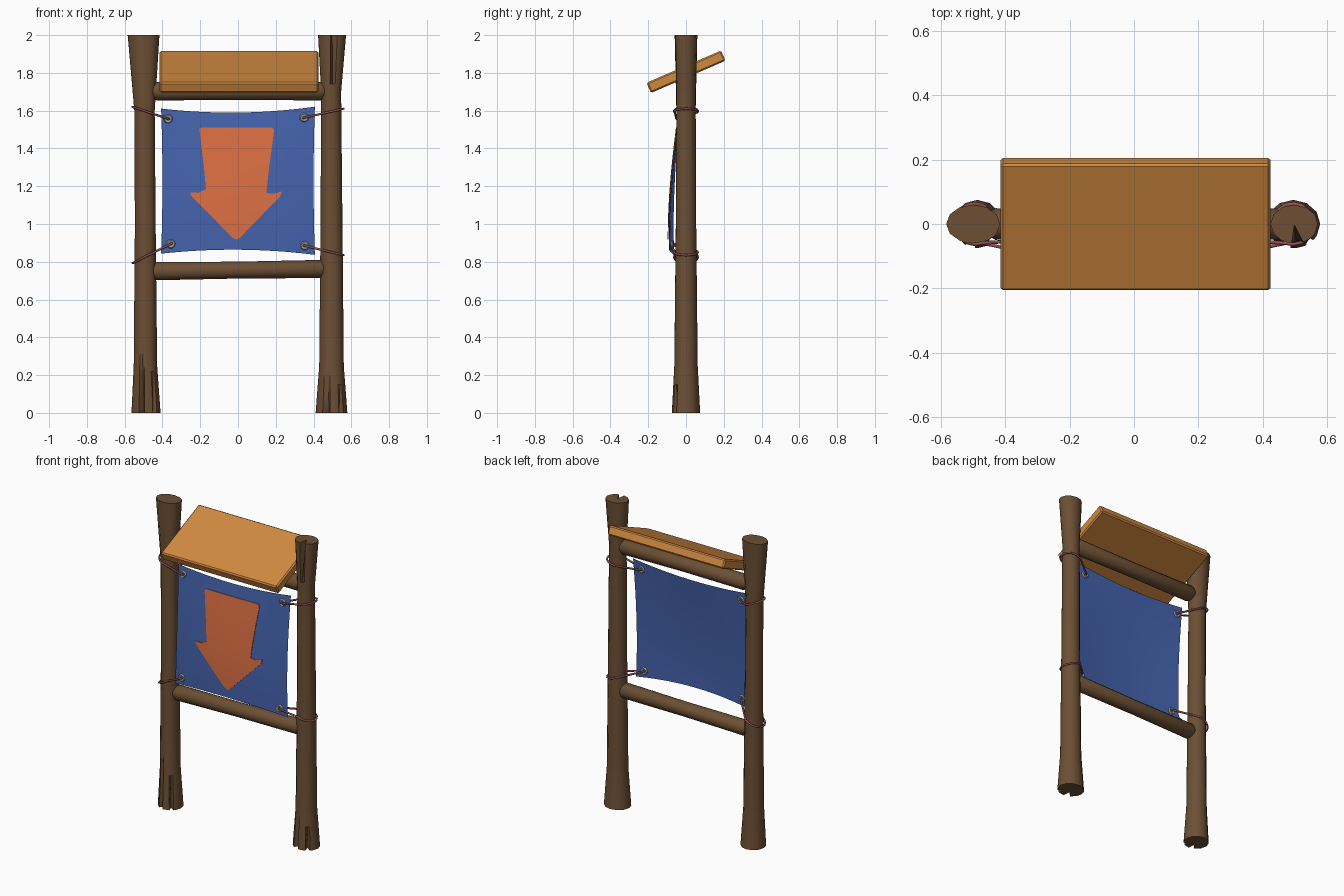
import bpy, bmesh, math
from mathutils import Vector

if "Cube" in bpy.data.objects:
    bpy.data.objects.remove(bpy.data.objects["Cube"])


def material(name, rgb):
    m = bpy.data.materials.new(name)
    lin = [((c / 255 + 0.055) / 1.055) ** 2.4 for c in rgb]
    m.diffuse_color = (*lin, 1)
    m.use_nodes = True
    m.node_tree.nodes["Principled BSDF"].inputs["Base Color"].default_value = m.diffuse_color
    return m


LOG = material("dark log wood", (108, 79, 52))
PLANK = material("orange plank wood", (208, 138, 64))
BLUE = material("blue cloth", (68, 98, 172))
ORANGE = material("orange paint", (218, 110, 66))
ROPE = material("dusky red rope", (150, 84, 88))
METAL = material("grey metal", (160, 160, 162))


def finish(name, bm, mat, smooth=None):
    bmesh.ops.recalc_face_normals(bm, faces=bm.faces)
    me = bpy.data.meshes.new(name)
    bm.to_mesh(me)
    bm.free()
    ob = bpy.data.objects.new(name, me)
    bpy.context.collection.objects.link(ob)
    me.materials.append(mat)
    bpy.ops.object.select_all(action='DESELECT')
    ob.select_set(True)
    bpy.context.view_layer.objects.active = ob
    if smooth:
        bpy.ops.object.shade_smooth_by_angle(angle=math.radians(smooth))
    return ob


def loft(bm, rings):
    """Skin closed rings of points and cap both ends."""
    vs = [[bm.verts.new(p) for p in r] for r in rings]
    n = len(vs[0])
    for a, b in zip(vs, vs[1:]):
        for i in range(n):
            bm.faces.new((a[i], a[(i + 1) % n], b[(i + 1) % n], b[i]))
    bm.faces.new(vs[0][::-1])
    bm.faces.new(vs[-1])


def lerp_profile(profile, z):
    for a, b in zip(profile, profile[1:]):
        if z <= b[0]:
            t = (z - a[0]) / (b[0] - a[0])
            return [p + (q - p) * t for p, q in zip(a, b)]


# Log posts: flared ends, with wedge cracks (angle, half width, end z, tip z, depth)
def post(name, profile, cracks):
    angles = [(a, None) for a in range(0, 360, 30)
              if all(abs(a - c[0]) > c[1] + 3 for c in cracks)]
    for c in cracks:
        angles += [(c[0] - c[1], None), (c[0], c), (c[0] + c[1], None)]
    angles.sort(key=lambda a: a[0])
    heights = sorted({p[0] for p in profile} | {c[3] for c in cracks})
    rings = []
    for z in heights:
        _, cx, rx, ry = lerp_profile(profile, z)
        ring = []
        for a, c in angles:
            k = 1
            if c:
                t = (z - c[3]) / (c[2] - c[3])
                k = 1 - c[4] * max(0, t)
            r = math.radians(a)
            ring.append((cx + rx * k * math.cos(r), ry * k * math.sin(r), z))
        rings.append(ring)
    bm = bmesh.new()
    loft(bm, rings)
    finish(name, bm, LOG, 40)


# profile rows: z, centre x, x radius, y radius
post("left_post",
     [(0, -.487, .077, .075), (.25, -.49, .062, .062), (1, -.491, .055, .054),
      (1.6, -.495, .054, .051), (2, -.5, .084, .06)],
     [(253, 12, 0, .38, .6), (308, 10, 0, .22, .5)])
post("right_post",
     [(0, .495, .084, .075), (.25, .495, .065, .062), (1, .495, .058, .054),
      (1.7, .493, .053, .051), (2, .498, .074, .06)],
     [(250, 14, 0, .24, .6), (290, 10, 0, .15, .5), (270, 20, 2, 1.74, 1.0)]
     [:1] + [(308, 10, 0, .15, .5), (278, 14, 2, 1.74, .95)])


# Cross bars with tapered ends
def bar(name, z0, z1, r):
    bm = bmesh.new()
    rings = []
    for x, k in ((-.465, .6), (-.43, 1), (0, .93), (.44, 1), (.47, .6)):
        z = z0 + (z1 - z0) * (x + .45) / .9
        rings.append([(x, r * k * math.cos(i * math.pi / 6),
                       z + r * k * math.sin(i * math.pi / 6)) for i in range(12)])
    loft(bm, rings)
    finish(name, bm, LOG, 40)


bar("upper_bar", 1.703, 1.703, .049)
bar("lower_bar", .75, .762, .048)

# Tilted roof plank
bm = bmesh.new()
bmesh.ops.create_cube(bm, size=1)
bmesh.ops.scale(bm, vec=(.84, .43, .059), verts=bm.verts)
bmesh.ops.bevel(bm, geom=bm.edges[:], offset=.008, segments=1, affect='EDGES')
roof = finish("roof_plank", bm, PLANK)
roof.location = (.005, 0, 1.806)
roof.rotation_euler = (math.radians(23.4), 0, 0)


# Hanging cloth: sags forward towards the bottom
def cloth_y(x, z):
    t = (1.6 - z) / .75
    return -.036 - .055 * math.sin(t * 1.72) * (1 - .45 * (x / .405) ** 2)


bm = bmesh.new()
N = 12
grid = []
for j in range(N + 1):
    v = j / N
    row = []
    for i in range(N + 1):
        u = 2 * i / N - 1
        top = 1.59 + .026 * u * u + .005 * u
        bottom = .864 - .024 * u * u - .003 * u
        x = u * (.4 + .007 * (2 * v - 1) ** 2)
        z = bottom + (top - bottom) * v
        row.append(bm.verts.new((x, cloth_y(x, z), z)))
    grid.append(row)
for a, b in zip(grid, grid[1:]):
    for i in range(N):
        bm.faces.new((a[i], a[i + 1], b[i + 1], b[i]))
bmesh.ops.solidify(bm, geom=bm.faces[:], thickness=.003)
finish("cloth_banner", bm, BLUE, 40)

# Painted arrow: thin plate following the cloth
outline = [(-.205, 1.505), (-.19, 1.512), (.18, 1.512), (.192, 1.5), (.165, 1.3),
           (.15, 1.165), (.19, 1.16), (.232, 1.172), (.225, 1.148), (.1, 1.02),
           (.01, .927), (-.01, .917), (-.03, .927), (-.12, 1.02), (-.245, 1.145),
           (-.255, 1.168), (-.21, 1.165), (-.17, 1.185), (-.18, 1.3)]
bm = bmesh.new()
bm.faces.new([bm.verts.new((x, 0, z)) for x, z in outline])
for axis, start, count in ((0, -.24, 9), (2, .92, 11)):
    for i in range(count):
        co, no = Vector(), Vector()
        co[axis], no[axis] = start + .06 * i, 1
        bmesh.ops.bisect_plane(bm, geom=bm.verts[:] + bm.edges[:] + bm.faces[:],
                               plane_co=co, plane_no=no)
for v in bm.verts:
    v.co.y = cloth_y(v.co.x, v.co.z) - .006
back = bmesh.ops.extrude_face_region(bm, geom=bm.faces[:])["geom"]
for v in back:
    if isinstance(v, bmesh.types.BMVert):
        v.co.y += .004
finish("painted_arrow", bm, ORANGE, 40)

# Grommets and rope loops at the four corners
corners = {"upper_left": (-1, .37, 1.557, 1.62), "upper_right": (1, .35, 1.563, 1.61),
           "lower_left": (-1, .355, .895, .793), "lower_right": (1, .353, .885, .835)}
for name, (side, gx, gz, oz) in corners.items():
    gy = cloth_y(side * gx, gz)
    bpy.ops.mesh.primitive_torus_add(
        location=(side * gx, gy, gz), rotation=(math.pi / 2, 0, 0),
        major_radius=.017, minor_radius=.008, major_segments=10, minor_segments=5)
    grommet = bpy.context.object
    grommet.name = name + "_grommet"
    grommet.data.materials.append(METAL)

    pts = [(gx - .006, gy), (gx, gy - .013)]
    for i in range(11):
        a = math.radians(-110 + 22 * i)
        pts.append((.494 + .064 * math.cos(a), .063 * math.sin(a)))
    pts.append((gx, gy + .012))
    cu = bpy.data.curves.new(name + "_rope", 'CURVE')
    cu.dimensions = '3D'
    cu.bevel_depth = .006
    cu.bevel_resolution = 1
    sp = cu.splines.new('POLY')
    sp.points.add(len(pts) - 1)
    for p, (x, y) in zip(sp.points, pts):
        p.co = (side * x, y, gz + (oz - gz) * (x - gx) / (.558 - gx), 1)
    sp.use_cyclic_u = True
    cu.materials.append(ROPE)
    rope = bpy.data.objects.new(name + "_rope", cu)
    bpy.context.collection.objects.link(rope)
    bpy.ops.object.select_all(action='DESELECT')
    rope.select_set(True)
    bpy.context.view_layer.objects.active = rope
    bpy.ops.object.convert(target='MESH')
